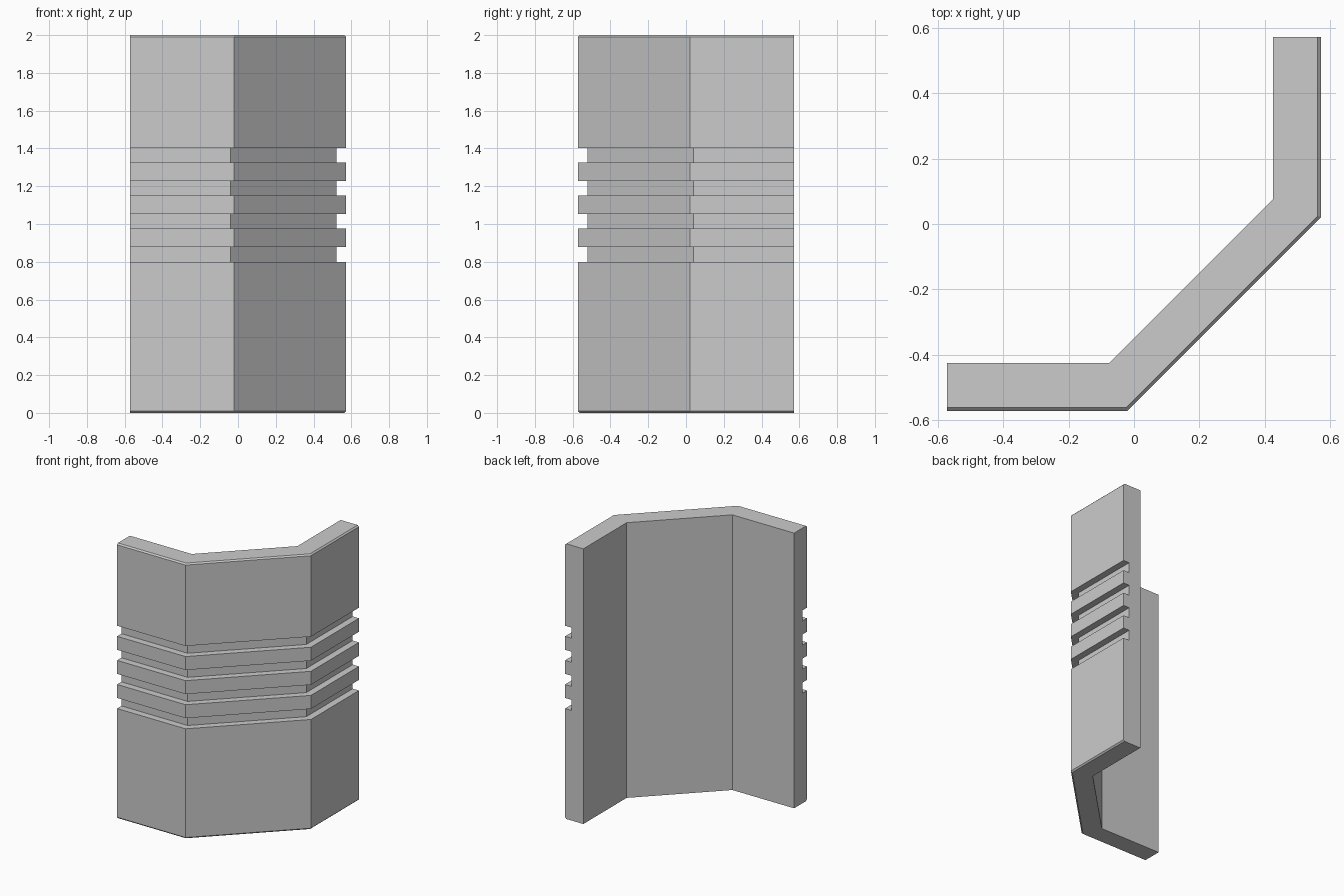
import bpy, bmesh

if "Cube" in bpy.data.objects:
    bpy.data.objects.remove(bpy.data.objects["Cube"])

HALF = 0.572       # half of the plan size
CORNER = -0.021    # x of the outer left bend
MITRE = 0.367      # sideways shift of the bend per unit of depth
THICK = 0.147
GROOVE = 0.05
BEV = 0.01

# Wall section as (depth from outer face, z): small outer bevels and four grooves
section = [(THICK, 0), (BEV, 0), (0, BEV)]
for i in range(4):
    z0 = 0.80 + i * 0.175
    z1 = z0 + 0.077
    section += [(0, z0), (GROOVE, z0), (GROOVE, z1), (0, z1)]
section += [(0, 2 - BEV), (BEV, 2), (THICK, 2)]


def stations(d):
    """Plan points along the bent wall at a given depth, mirrored about y = -x."""
    half = [(-HALF, -HALF + d), (CORNER - MITRE * d, -HALF + d)]
    return half + [(-y, -x) for x, y in reversed(half)]


# Sweep the section along the three straight runs
bm = bmesh.new()
rings = [[bm.verts.new((*stations(d)[k], z)) for d, z in section] for k in range(4)]
n = len(section)
for a, b in zip(rings, rings[1:]):
    for j in range(n):
        m = (j + 1) % n
        bm.faces.new((a[j], a[m], b[m], b[j]))

# Flat wall ends
bm.faces.new(rings[0])
bm.faces.new(list(reversed(rings[-1])))
bmesh.ops.recalc_face_normals(bm, faces=bm.faces)

mesh = bpy.data.meshes.new("grooved_corner_wall")
bm.to_mesh(mesh)
bm.free()
wall = bpy.data.objects.new("grooved_corner_wall", mesh)
bpy.context.collection.objects.link(wall)
